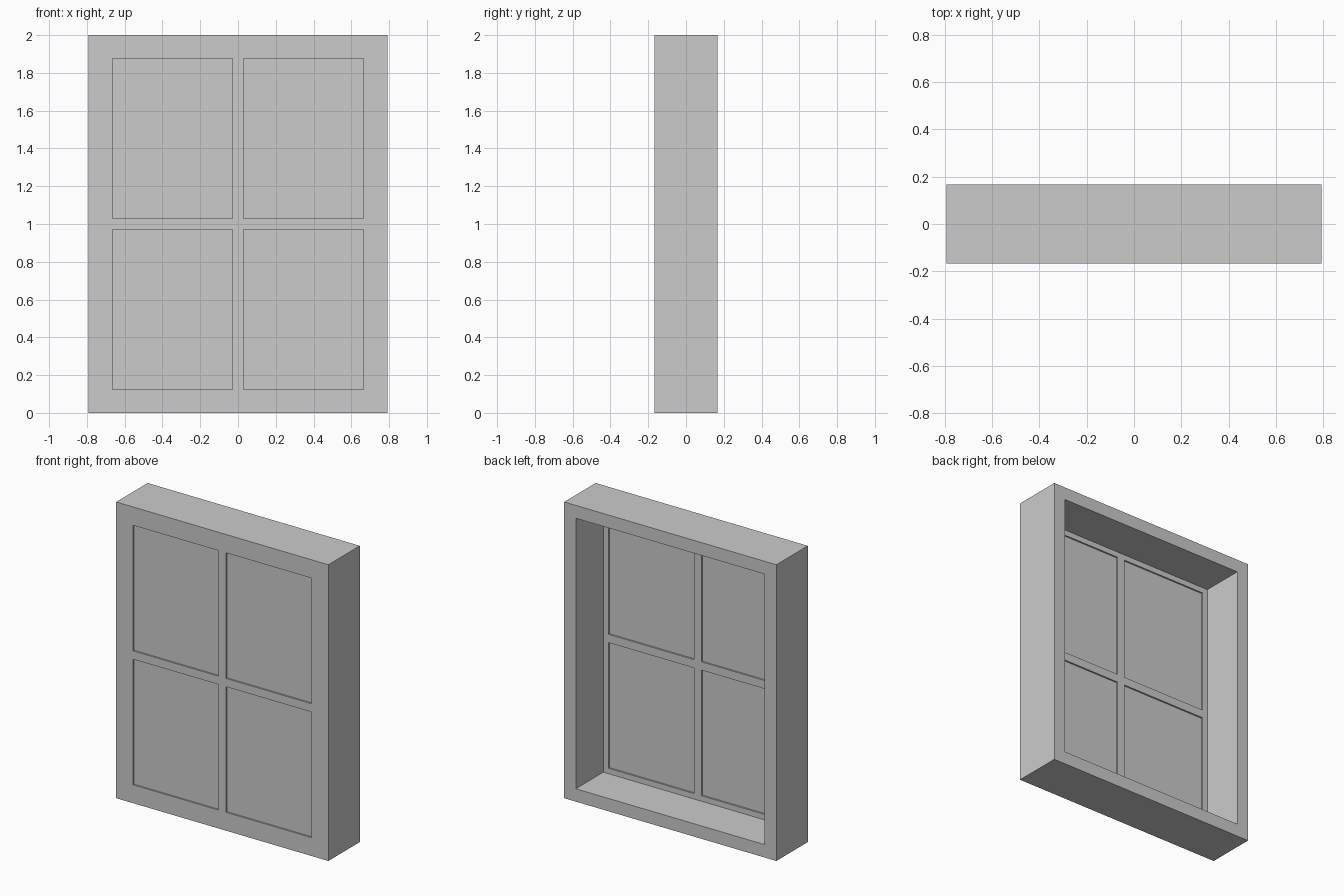
import bpy
import bmesh
from mathutils import Matrix, Vector

cube = bpy.data.objects.get("Cube")
if cube:
    bpy.data.objects.remove(cube, do_unlink=True)

WIDTH, DEPTH, HEIGHT = 1.585, 0.335, 2.0
RIM = 0.087          # wall thickness around the rear recess
BORDER = 0.127       # front border around the panes
BAR = 0.028          # half width of the cross bars
PLATE = 0.042        # thickness of the front plate
PANE = 0.02          # thickness of each pane
FRONT = -DEPTH / 2
MIDDLE = HEIGHT / 2

grey = bpy.data.materials.new("light_grey")
grey.use_nodes = True
grey.diffuse_color = (0.6, 0.6, 0.6, 1)
grey.node_tree.nodes["Principled BSDF"].inputs["Base Color"].default_value = grey.diffuse_color


def boxes(name, specs):
    """One object made of boxes, each given as (centre, size)."""
    bm = bmesh.new()
    for centre, size in specs:
        place = Matrix.Translation(centre) @ Matrix.Diagonal(Vector(size).to_4d())
        bmesh.ops.create_cube(bm, size=1, matrix=place)
    mesh = bpy.data.meshes.new(name)
    bm.to_mesh(mesh)
    bm.free()
    mesh.materials.append(grey)
    obj = bpy.data.objects.new(name, mesh)
    bpy.context.collection.objects.link(obj)
    return obj


def cut(target, cutter):
    """Subtract the cutter from the target and remove it."""
    cutter.hide_render = True
    mod = target.modifiers.new("cut", 'BOOLEAN')
    mod.operation = 'DIFFERENCE'
    mod.solver = 'EXACT'
    mod.object = cutter
    bpy.context.view_layer.objects.active = target
    bpy.ops.object.modifier_apply(modifier=mod.name)
    bpy.data.objects.remove(cutter, do_unlink=True)


# Size and centre offsets of the four openings
open_w = WIDTH / 2 - BORDER - BAR
open_h = MIDDLE - BORDER + 0.003 - BAR
off_x, off_z = BAR + open_w / 2, BAR + open_h / 2
spots = [(sx * off_x, MIDDLE + sz * off_z) for sx in (-1, 1) for sz in (-1, 1)]

# Frame: a solid block with a deep rear recess and four openings
frame = boxes("window_frame", [((0, 0, MIDDLE), (WIDTH, DEPTH, HEIGHT))])
recess = boxes("recess_cutter", [((0, FRONT + PLATE + DEPTH / 2, MIDDLE),
                                  (WIDTH - 2 * RIM, DEPTH, HEIGHT - 2 * RIM))])
cut(frame, recess)
openings = boxes("opening_cutter", [((x, FRONT, z), (open_w, 4 * PLATE, open_h))
                                    for x, z in spots])
cut(frame, openings)

# Panes: thin plates seated midway through the front plate
names = ["lower_right_pane", "upper_right_pane", "lower_left_pane", "upper_left_pane"]
for name, (x, z) in zip(names, spots):
    boxes(name, [((x, FRONT + PLATE / 2, z), (open_w + 0.006, PANE, open_h + 0.006))])
